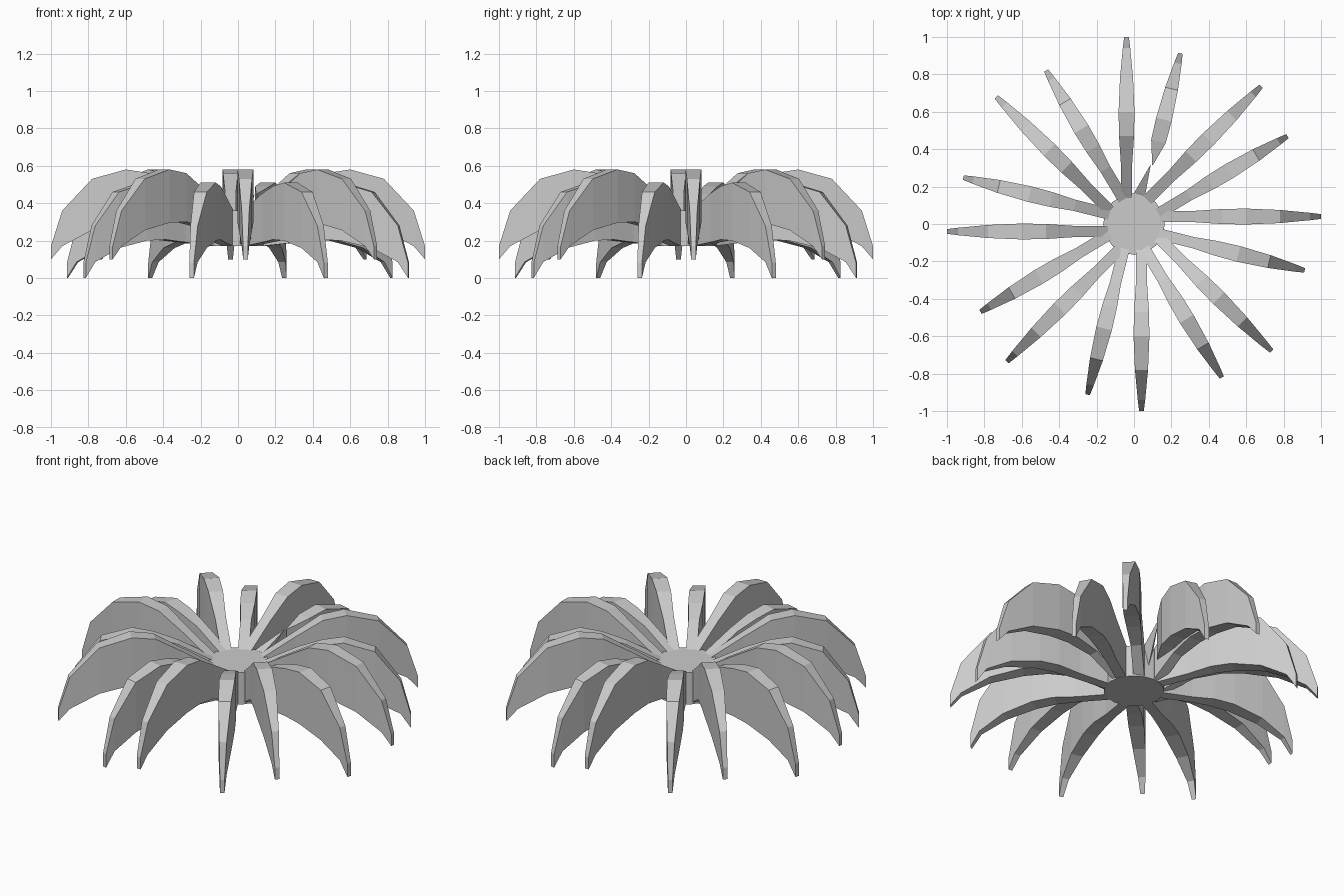
import bpy
from math import sin, cos, radians

if "Cube" in bpy.data.objects:
    bpy.data.objects.remove(bpy.data.objects["Cube"])


def make(name, verts, faces):
    me = bpy.data.meshes.new(name)
    me.from_pydata(verts, [], faces)
    me.update()
    ob = bpy.data.objects.new(name, me)
    bpy.context.collection.objects.link(ob)
    return ob


# Blade stations: radius, top z, bottom z, full width
HIGH = [(0.14, 0.36, 0.17, 0.06), (0.32, 0.47, 0.27, 0.06), (0.47, 0.56, 0.30, 0.08),
        (0.60, 0.58, 0.295, 0.085), (0.78, 0.53, 0.255, 0.07),
        (0.94, 0.36, 0.17, 0.04), (1.00, 0.17, 0.10, 0.025)]
LOW = [(0.14, 0.36, 0.17, 0.06), (0.33, 0.45, 0.19, 0.06), (0.46, 0.49, 0.205, 0.08),
       (0.58, 0.51, 0.20, 0.085), (0.75, 0.46, 0.16, 0.07),
       (0.89, 0.28, 0.085, 0.04), (0.945, 0.08, 0.0, 0.025)]


def blade(name, stations, angle, offset):
    c, s = cos(radians(angle)), sin(radians(angle))
    verts, faces = [], []
    for r, top, bottom, w in stations:
        for side, z in ((-1, bottom), (1, bottom), (1, top), (-1, top)):
            t = offset + side * w / 2
            verts.append((r * c - t * s, r * s + t * c, z))
    n = len(stations)
    for i in range(n - 1):
        for k in range(4):
            a, b = 4 * i + k, 4 * i + (k + 1) % 4
            faces.append((b, a, a + 4, b + 4))
    faces.append((0, 1, 2, 3))
    e = 4 * (n - 1)
    faces.append((e + 3, e + 2, e + 1, e))
    return make(name, verts, faces)


# Central hub
bpy.ops.mesh.primitive_cylinder_add(vertices=16, radius=0.165, depth=0.19,
                                    location=(0, 0, 0.265))
bpy.context.object.name = "hub"

# Alternating high and low arched blades
for i in range(8):
    blade(f"high_blade_{i}", HIGH, 45 * i, 0.04)
    stations = LOW
    if i == 1:  # one blade is pinched off before the hub
        stations = [(0.33, 0.45, 0.19, 0.004)] + LOW[2:]
    blade(f"low_blade_{i}", stations, 31 + 45 * i, -0.02)

# Sliver left between the hub and the pinched blade
make("pinched_sliver", [(0.0, 0.165, 0.36), (0.06, 0.155, 0.36), (0.09, 0.32, 0.45),
                        (0.03, 0.16, 0.25)],
     [(0, 1, 2), (1, 3, 2), (3, 0, 2), (0, 3, 1)])
